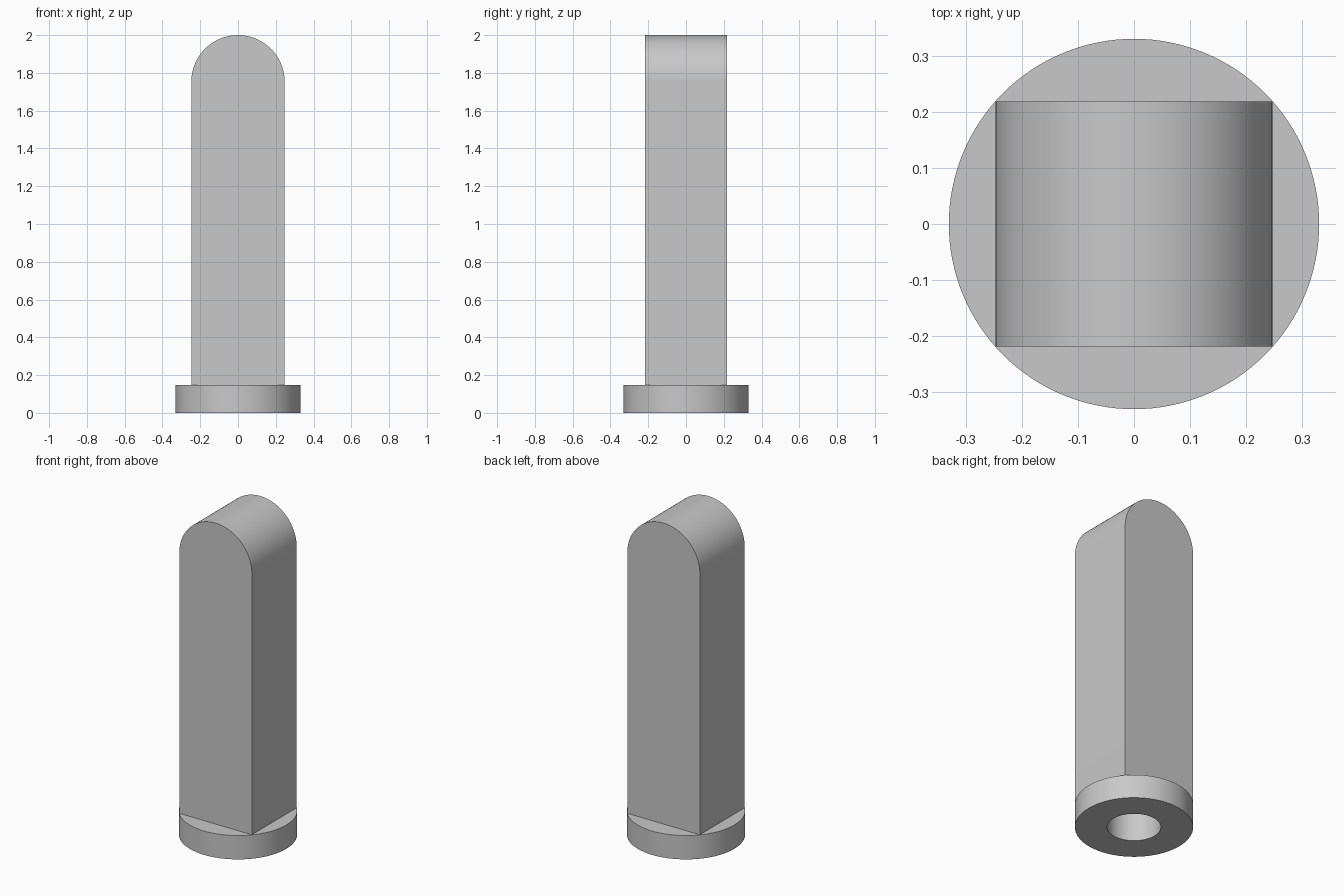
import bpy, bmesh, math

cube = bpy.data.objects.get("Cube")
if cube:
    bpy.data.objects.remove(cube, do_unlink=True)

BASE_R, BASE_H = 0.33, 0.147
HALF_W, HALF_D, TOP = 0.247, 0.218, 2.0
HOLE_R, HOLE_DEPTH = 0.15, 1.0

grey = bpy.data.materials.new("plain grey")
grey.use_nodes = True
grey.diffuse_color = (0.58, 0.58, 0.58, 1)
grey.node_tree.nodes["Principled BSDF"].inputs["Base Color"].default_value = grey.diffuse_color


def cylinder(name, radius, bottom, top):
    bpy.ops.mesh.primitive_cylinder_add(vertices=128, radius=radius, depth=top - bottom,
                                        location=(0, 0, (top + bottom) / 2))
    obj = bpy.context.object
    obj.name = name
    obj.data.materials.append(grey)
    return obj


def arched_block(name, bottom):
    """Round-topped profile in the xz plane, extruded along y."""
    bm = bmesh.new()
    steps = 64
    points = [(-HALF_W, bottom), (HALF_W, bottom)]
    for i in range(steps + 1):
        a = math.pi * i / steps
        points.append((HALF_W * math.cos(a), TOP - HALF_W + HALF_W * math.sin(a)))
    face = bm.faces.new([bm.verts.new((x, -HALF_D, z)) for x, z in points])
    extruded = bmesh.ops.extrude_face_region(bm, geom=[face])["geom"]
    back = [v for v in extruded if isinstance(v, bmesh.types.BMVert)]
    bmesh.ops.translate(bm, verts=back, vec=(0, 2 * HALF_D, 0))
    bmesh.ops.recalc_face_normals(bm, faces=bm.faces)
    mesh = bpy.data.meshes.new(name)
    bm.to_mesh(mesh)
    bm.free()
    mesh.materials.append(grey)
    obj = bpy.data.objects.new(name, mesh)
    bpy.context.collection.objects.link(obj)
    return obj


def combine(target, other, operation):
    mod = target.modifiers.new(operation.lower(), 'BOOLEAN')
    mod.operation, mod.solver, mod.object = operation, 'EXACT', other
    bpy.ops.object.select_all(action='DESELECT')
    bpy.context.view_layer.objects.active = target
    target.select_set(True)
    bpy.ops.object.modifier_apply(modifier=mod.name)
    bpy.data.objects.remove(other, do_unlink=True)


# Round base joined to the arched shaft
peg = cylinder("round_base_peg", BASE_R, 0, BASE_H)
combine(peg, arched_block("arched_shaft", BASE_H / 2), 'UNION')

# Blind hole bored up from the underside
combine(peg, cylinder("hole_cutter", HOLE_R, -0.1, HOLE_DEPTH), 'DIFFERENCE')

bpy.ops.object.select_all(action='DESELECT')
peg.select_set(True)
bpy.context.view_layer.objects.active = peg
bpy.ops.object.shade_smooth_by_angle(angle=math.radians(30))
